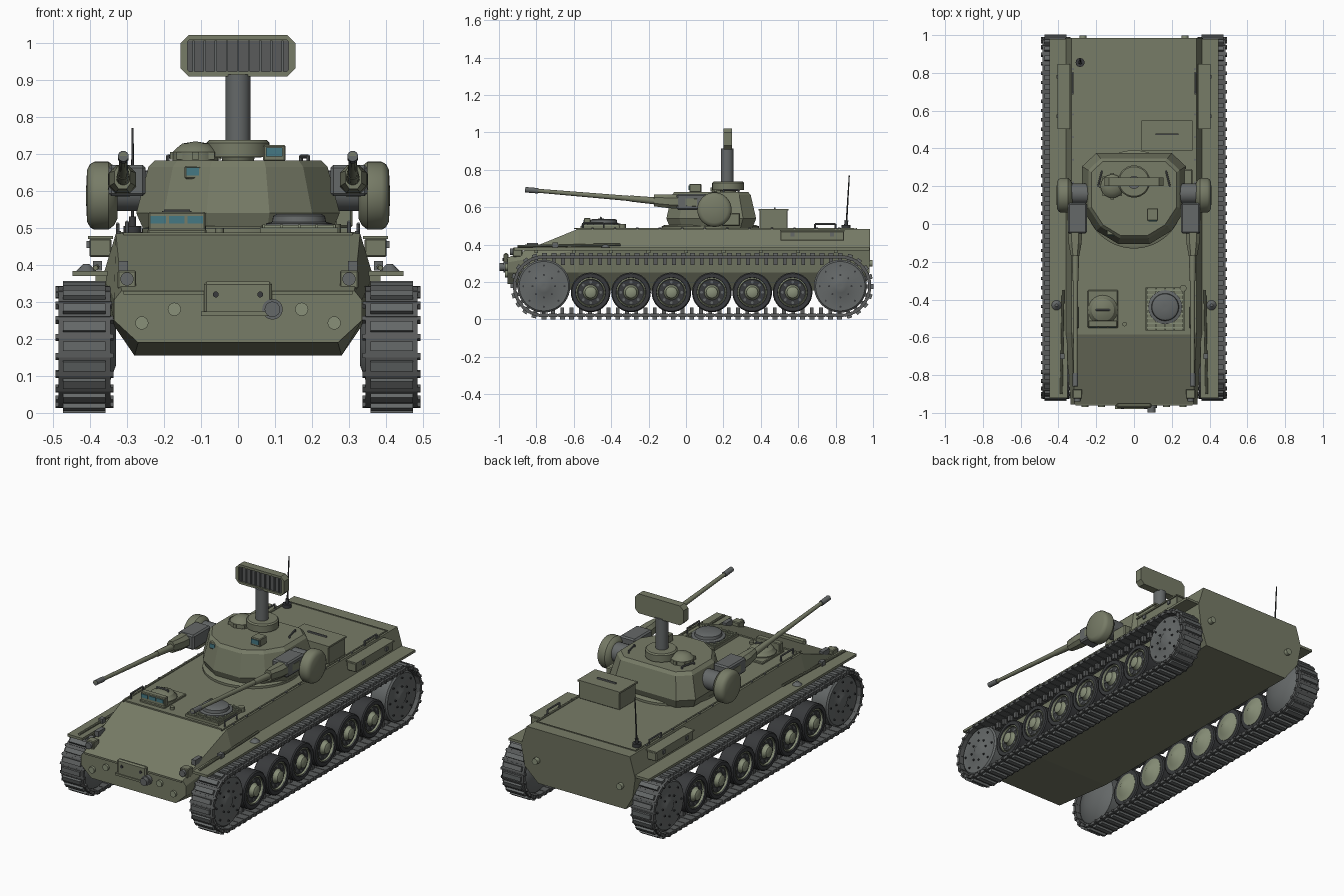
import bpy, bmesh
from math import pi, sin, cos, radians
from mathutils import Matrix, Vector

if "Cube" in bpy.data.objects:
    bpy.data.objects.remove(bpy.data.objects["Cube"])

def material(name, rgb):
    m = bpy.data.materials.new(name)
    m.diffuse_color = (*rgb, 1)
    m.use_nodes = True
    m.node_tree.nodes["Principled BSDF"].inputs["Base Color"].default_value = m.diffuse_color
    return m

GREEN = material("olive_paint", (0.185, 0.2, 0.135))
LIGHT = material("light_olive", (0.25, 0.28, 0.19))
TRACK = material("track_steel", (0.10, 0.105, 0.105))
GREY = material("grey_steel", (0.13, 0.14, 0.14))
DARK = material("rubber", (0.04, 0.042, 0.045))
GLASS = material("glass", (0.06, 0.19, 0.23))

def finish(name, bm, mat, smooth=True):
    bmesh.ops.recalc_face_normals(bm, faces=bm.faces[:])
    me = bpy.data.meshes.new(name)
    bm.to_mesh(me)
    bm.free()
    if smooth:
        me.shade_smooth()
        me.set_sharp_from_angle(angle=radians(32))
    me.materials.append(mat)
    ob = bpy.data.objects.new(name, me)
    bpy.context.collection.objects.link(ob)
    return ob

def boxes(name, items, mat, bevel=0):
    """items: (centre, size[, rotation about x])"""
    bm = bmesh.new()
    for c, s, *r in items:
        m = Matrix.Translation(c) @ Matrix.Rotation(r[0] if r else 0, 4, 'X') @ Matrix.Diagonal((*s, 1))
        bmesh.ops.create_cube(bm, size=1, matrix=m)
    if bevel:
        bmesh.ops.bevel(bm, geom=bm.edges[:], offset=bevel, segments=1, affect='EDGES')
    return finish(name, bm, mat, False)

def box(name, c, s, mat=GREEN, bevel=0, rot=0):
    return boxes(name, [(c, s, rot)], mat, bevel)

def rods(name, items, mat=GREEN, segs=16):
    """items: (start, end, radius[, end radius])"""
    bm = bmesh.new()
    for a, b, r, *r2 in items:
        a, b = Vector(a), Vector(b)
        m = Matrix.Translation((a + b) / 2) @ (b - a).to_track_quat('Z', 'Y').to_matrix().to_4x4()
        bmesh.ops.create_cone(bm, cap_ends=True, segments=segs, radius1=r, radius2=r2[0] if r2 else r,
                              depth=(b - a).length, matrix=m)
    return finish(name, bm, mat)

def loft(name, rings, mat=GREEN, smooth=False):
    bm = bmesh.new()
    vs = [[bm.verts.new(p) for p in ring] for ring in rings]
    n = len(vs[0])
    for a, b in zip(vs, vs[1:]):
        for i in range(n):
            bm.faces.new((a[i], a[(i + 1) % n], b[(i + 1) % n], b[i]))
    bm.faces.new(vs[0])
    bm.faces.new(vs[-1])
    return finish(name, bm, mat, smooth)

def lathe(name, profile, c, axis='X', mat=GREEN, segs=32, s=1):
    """profile: (radius, height along axis)"""
    rings = []
    for r, h in profile:
        ring = []
        for i in range(segs):
            u, v = r * cos(2 * pi * i / segs), r * sin(2 * pi * i / segs)
            ring.append(Vector(c) + Vector((s * h, u, v) if axis == 'X' else (u, v, h)))
        rings.append(ring)
    return loft(name, rings, mat, True)

def handle(name, a, b, h):
    a, b, up = Vector(a), Vector(b), Vector((0, 0, h))
    rods(name, [(a, a + up, .005), (a + up, b + up, .005), (b, b + up, .005)], GREY, 8)

def mirrored(half):
    return half + [(-x, w) for x, w in reversed(half)]

# Hull
nose = mirrored([(.315, .33), (.335, .305), (.335, .25), (.27, .19)])
body = mirrored([(.33, .485), (.365, .37), (.345, .25), (.28, .155)])
rear_y = [.985, .985, .98, .95]
loft("hull", [[(x, -.955, z) for x, z in nose], [(x, -.575, z) for x, z in body],
              [(x, y, z) for (x, z), y in zip(body, rear_y + rear_y[::-1])]])
boxes("roof_seams", [((0, .91, .486), (.64, .006, .006)), ((.315, .15, .486), (.008, 1.5, .006)),
                     ((-.315, .15, .486), (.008, 1.5, .006)), ((0, -.58, .484), (.62, .012, .008))], GREEN)
box("nose_seam", (0, -.955, .325), (.62, .012, .01))

# Nose plate, tow fittings and plugs
box("tow_plate", (0, -.962, .31), (.185, .025, .09), GREEN, .008)
rods("tow_coupling", [((.093, -.95, .28), (.093, -.998, .28), .021), ((.093, -.95, .28), (.093, -.975, .28), .028)], GREY)
box("tow_bar", (.0, -.97, .268), (.2, .02, .012))
rods("nose_plugs", [((s * x, -.95, z), (s * x, -.968, z), .018) for s in (1, -1) for x, z in ((.26, .243), (.172, .28))], LIGHT)
rods("tow_plate_bolts", [((s * .06, -.97, .32), (s * .06, -.98, .32), .008) for s in (1, -1)], DARK)
rods("rear_plugs", [((s * .27, .97, .3), (s * .27, .998, .3), .018) for s in (1, -1)], LIGHT)

# Running gear and side equipment
CY, CZ, R, Y0, Y1, LINKS = 0, .178, .156, -.76, .825, 84
STRAIGHT = Y1 - Y0
LENGTH = 2 * STRAIGHT + 2 * pi * R

def track_point(d):
    """position and tangent angle on the track centreline"""
    if d < STRAIGHT:
        return Y0 + d, CZ - R, 0
    d -= STRAIGHT
    if d < pi * R:
        a = d / R
        return Y1 + R * sin(a), CZ - R * cos(a), a
    d -= pi * R
    if d < STRAIGHT:
        return Y1 - d, CZ + R, pi
    a = pi + (d - STRAIGHT) / R
    return Y0 + R * sin(a), CZ - R * cos(a), a

for s, side in ((1, "right"), (-1, "left")):
    shoes, pads = [], []
    for i in range(LINKS):
        y, z, a = track_point(i * LENGTH / LINKS)
        out = Vector((0, sin(a), -cos(a)))
        p = Vector((s * .415, y, z))
        shoes += [(p, (.14, .043, .018), a), (p - out * .025, (.02, .02, .035), a),
                  (p + Vector((0, cos(a), sin(a))) * .025, (.156, .014, .014), a)]
        pads.append((p + out * .014, (.115, .026, .016), a))
    boxes(side + "_track_shoes", shoes, TRACK)
    boxes(side + "_track_pads", pads, GREY)
    for i in range(6):
        c = (0, -.51 + .216 * i, .145)
        lathe(f"{side}_tyre_{i}", [(.078, .37), (.1, .37), (.106, .376), (.106, .462), (.1, .468), (.08, .468), (.078, .455)], c, mat=DARK, s=s)
        lathe(f"{side}_wheel_{i}", [(.02, .345), (.05, .36), (.079, .368), (.079, .46), (.072, .466), (.066, .445), (.045, .45),
                                   (.034, .462), (.03, .478), (.018, .484)], c, mat=LIGHT, s=s)
        rods(f"{side}_wheel_bolts_{i}", [((s * .44, c[1] + .055 * cos(k * pi / 4), .145 + .055 * sin(k * pi / 4)),
                                         (s * .458, c[1] + .055 * cos(k * pi / 4), .145 + .055 * sin(k * pi / 4)), .008) for k in range(8)], GREY, 6)
    for y, label in ((Y0, "drive"), (Y1, "idler")):
        lathe(f"{side}_{label}_wheel", [(.05, .33), (.13, .36), (.141, .37), (.141, .462), (.132, .47), (.045, .47), (.035, .476), (.01, .476)],
              (0, y, CZ), mat=GREY, segs=40, s=s)
        rods(f"{side}_{label}_bolts", [((s * .46, y + r * cos(k * pi / 4), CZ + r * sin(k * pi / 4)),
                                       (s * .476, y + r * cos(k * pi / 4), CZ + r * sin(k * pi / 4)), .006) for r in (.06, .11) for k in range(8)], DARK, 6)
    # Fender and stowage
    box(side + "_fender", (s * .4, .03, .377), (.095, 1.9, .014))
    boxes(side + "_fender_brackets", [((s * .37, -.8 + .2 * i, .365), (.03, .02, .02)) for i in range(9)], GREEN)
    box(side + "_stowage_box", (s * .372, .675, .446), (.06, .34, .05), GREEN, .004)
    box(side + "_stowage_lid", (s * .372, .675, .474), (.068, .345, .008))
    boxes(side + "_box_latches", [((s * .405, y, .455), (.008, .02, .02)) for y in (.57, .78)], GREY)
    rods(side + "_pry_bar", [((s * .385, -.9, .392), (s * .375, -.35, .4), .007)], GREEN, 8)
    box(side + "_bar_clip", (s * .38, -.7, .398), (.025, .03, .025), GREY)
    rods(side + "_marker_lamp", [((s * .41, -.43, .38), (s * .41, -.43, .402), .03, .008)], GREY)
    # Headlights
    box(side + "_headlight_mount", (s * .3, -.9, .36), (.05, .05, .05), GREEN, .004)
    rods(side + "_headlight", [((s * .3, -.92, .362), (s * .3, -.94, .362), .018)], GREY)
    box(side + "_front_bracket", (s * .31, -.82, .395), (.025, .06, .03), GREY)
    handle(side + "_roof_handle", (s * .325, .69, .48), (s * .325, .8, .48), .03)
    handle(side + "_front_handle", (s * .3, -.55, .48), (s * .3, -.44, .48), .035)
    rods(side + "_hull_rivets", [((s * .322, -.5 + .12 * i, .48), (s * .322, -.5 + .12 * i, .491), .006) for i in range(12)], GREY, 6)

# Driver hatch and periscopes
box("driver_hatch_base", (-.165, -.45, .489), (.16, .2, .016), GREEN, .004)
lathe("driver_hatch", [(.078, .485), (.078, .503), (.07, .51), (.06, .525), (.035, .536), (.005, .54)], (-.165, -.455, 0), 'Z')
box("periscope_housing", (-.165, -.528, .518), (.155, .035, .05), GREEN, .004)
boxes("periscope_glass", [((-.165 + x, -.545, .522), (.042, .008, .02)) for x in (-.05, 0, .05)], GLASS)
handle("hatch_handle", (-.2, -.455, .525), (-.13, -.455, .525), .02)

# Engine grille and fan cover
box("grille_base", (.165, -.45, .492), (.21, .23, .018))
boxes("grille_bars", [((.165, -.55 + .025 * i, .503), (.2, .008, .01)) for i in range(9)]
      + [((.07 + .0475 * i, -.45, .504), (.007, .22, .01)) for i in range(5)], LIGHT)
lathe("fan_cover", [(.09, .49), (.09, .512), (.073, .516), (.07, .532), (.06, .538), (.01, .538)], (.165, -.44, 0), 'Z', GREY)
rods("filler_caps", [((.26, -.34, .48), (.26, -.34, .51), .018), ((-.05, -.53, .48), (-.05, -.53, .5), .012)], GREEN)

# Rear roof box and antenna
box("rear_box", (.175, .468, .535), (.26, .15, .1), GREEN, .003)
box("rear_box_lid", (.175, .468, .587), (.27, .16, .01))
box("rear_box_handle", (.175, .475, .595), (.12, .008, .01), GREY)
rods("antenna", [((-.285, .855, .48), (-.285, .855, .505), .024), ((-.285, .855, .5), (-.285, .858, .53), .01),
                 ((-.285, .858, .52), (-.285, .873, .77), .0045, .003)], DARK, 12)

# Turret
plan = mirrored([(.2, .375), (.275, .305), (.275, .08), (.2, -.035), (.085, -.105)])
lathe("turret_ring", [(.26, .48), (.26, .498), (.245, .505)], (0, .13, 0), 'Z', segs=48)
loft("turret", [[(x * k, .135 + (y - .135) * k, z) for x, y in plan]
                for z, k in ((.49, .92), (.54, 1), (.665, .88), (.682, .82))])
lathe("commander_cupola", [(.062, .675), (.062, .705), (.052, .715), (.035, .728), (.005, .733)], (-.115, .2, 0), 'Z')
boxes("cupola_blocks", [((-.115 + .06 * cos(a), .2 + .06 * sin(a), .695), (.018, .018, .02))
                        for a in (k * pi / 4 for k in range(8))], GREEN)
box("gunner_sight", (.098, .05, .702), (.06, .065, .045), GREEN, .004)
box("gunner_sight_glass", (.098, .016, .705), (.045, .006, .025), GLASS)
box("front_sight", (-.122, -.025, .65), (.045, .07, .035), GREEN, .004)
box("front_sight_glass", (-.122, -.061, .652), (.034, .006, .022), GLASS)
box("turret_side_box", (.285, .24, .535), (.05, .1, .07), GREEN, .006)
for s, side in ((1, "right"), (-1, "left")):
    handle(side + "_turret_rail", (s * .19, .2, .678), (s * .17, .28, .678), .015)

    # Twin guns
    rods(side + "_trunnion", [((s * .2, .16, .6), (s * .35, .16, .6), .055)], GREY, 24)
    box(side + "_gun_cradle", (s * .3, .03, .628), (.1, .16, .085), GREY, .008)
    loft(side + "_gun_shroud", [[(s * (.312 + a * w), y, z + b * h) for a, b in
         ((1, .5), (.5, 1), (-.5, 1), (-1, .5), (-1, -.5), (-.5, -1), (.5, -1), (1, -.5))]
         for y, z, w, h in ((.06, .625, .04, .04), (-.1, .632, .035, .036), (-.17, .637, .022, .032))])
    rods(side + "_barrel", [((s * .31, -.12, .63), (s * .31, -.3, .647), .02, .016),
                            ((s * .31, -.3, .647), (s * .31, -.86, .694), .014, .01)], GREEN)
    rods(side + "_muzzle", [((s * .31, -.79, .688), (s * .31, -.86, .694), .0145)], GREY)
    lathe(side + "_ammo_drum", [(.06, .325), (.08, .335), (.092, .35), (.092, .388), (.085, .4), (.07, .408), (.01, .411)],
          (0, .152, .587), segs=40, s=s)

# Radar mast and antenna panel
lathe("radar_base", [(.04, .675), (.045, .69), (.085, .692), (.085, .73), (.078, .737), (.01, .737)], (0, .225, 0), 'Z')
rods("radar_mast", [((0, .22, .73), (0, .22, .915), .034)], GREY, 24)
def panel(w, h, c, y):
    return [(x, y, .965 + z) for x, z in ((w, h - c), (w - c, h), (c - w, h), (-w, h - c), (-w, c - h), (c - w, -h), (w - c, -h), (w, c - h))]
loft("radar_panel", [panel(.155, .056, .022, .245), panel(.155, .056, .022, .2),
                     panel(.137, .043, .006, .2), panel(.137, .043, .006, .212)])
box("radar_face", (0, .211, .965), (.272, .006, .084), TRACK)
boxes("radar_slats", [((-.12 + .03 * i, .205, .965), (.006, .01, .084)) for i in range(9)], GREY)
